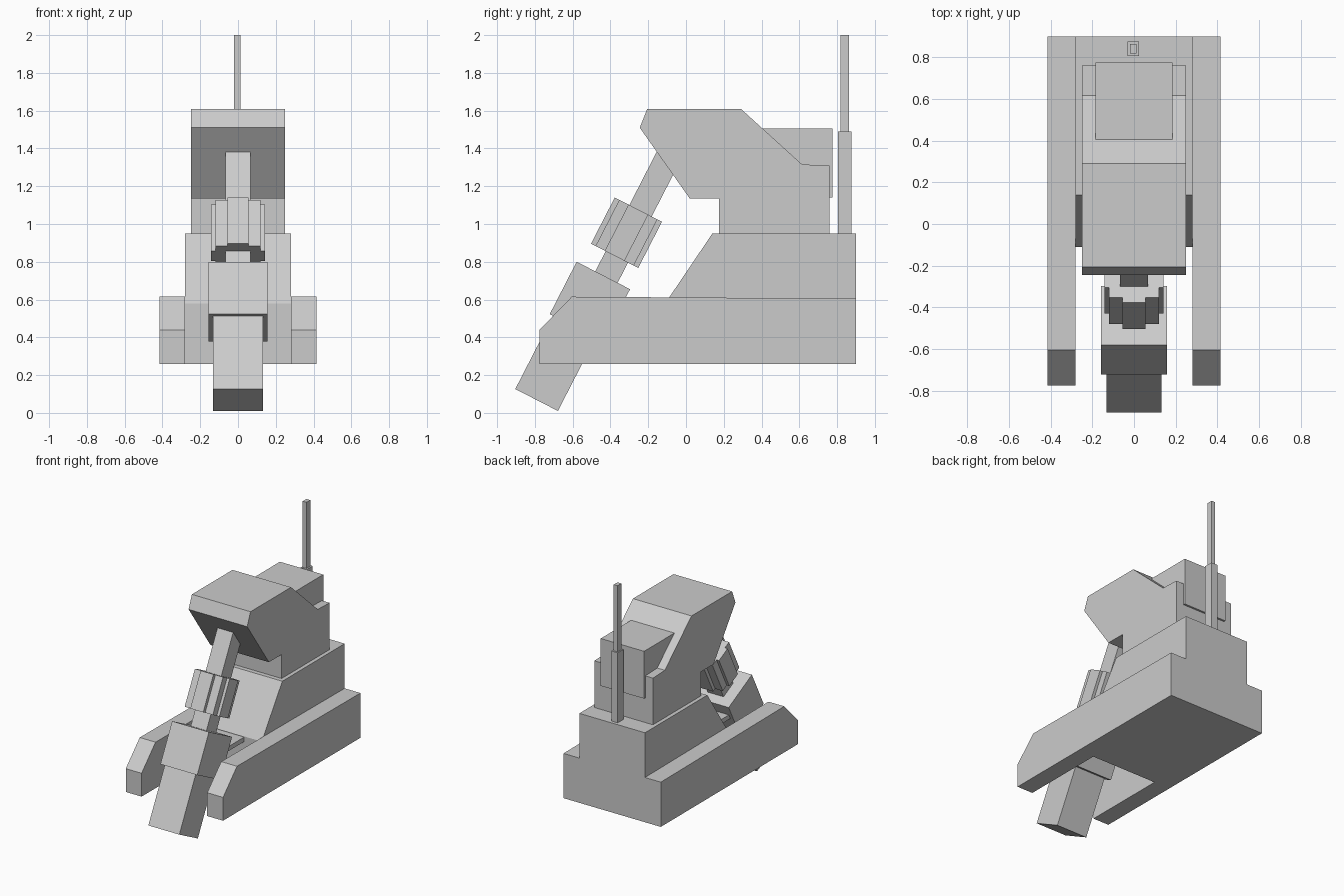
import bpy, bmesh

if "Cube" in bpy.data.objects:
    bpy.data.objects.remove(bpy.data.objects["Cube"])


def prism(name, profile, x0, x1):
    """Extrude a side profile of (y, z) points from x0 to x1."""
    bm = bmesh.new()
    face = bm.faces.new([bm.verts.new((x0, y, z)) for y, z in profile])
    ext = bmesh.ops.extrude_face_region(bm, geom=[face])["geom"]
    for v in ext:
        if isinstance(v, bmesh.types.BMVert):
            v.co.x = x1
    bmesh.ops.recalc_face_normals(bm, faces=bm.faces)
    me = bpy.data.meshes.new(name)
    bm.to_mesh(me)
    bm.free()
    ob = bpy.data.objects.new(name, me)
    bpy.context.collection.objects.link(ob)
    return ob


def box(name, x0, x1, y0, y1, z0, z1):
    return prism(name, [(y0, z0), (y1, z0), (y1, z1), (y0, z1)], x0, x1)


C, S = 0.889, 0.457  # tilt of the hammer arm


def arm_box(name, half_x, p0, p1, s0, s1):
    """Box in the tilted arm frame: p is across the arm, s is along it."""
    pts = [(p0, s0), (p1, s0), (p1, s1), (p0, s1)]
    return prism(name, [(C * p + S * s, C * s - S * p) for p, s in pts], -half_x, half_x)


# Side rails
rail = [(-0.775, 0.26), (0.9, 0.26), (0.9, 0.605), (-0.605, 0.615), (-0.775, 0.44)]
prism("rail_right", rail, 0.28, 0.415)
prism("rail_left", rail, -0.415, -0.28)

# Central body with sloping front
prism("body", [(-0.11, 0.26), (0.9, 0.26), (0.9, 0.95), (0.14, 0.95), (-0.11, 0.58)], -0.28, 0.28)

# Overhanging head
prism("head", [(-0.205, 1.61), (0.29, 1.61), (0.615, 1.315), (0.76, 1.31), (0.76, 0.95),
               (0.175, 0.95), (0.175, 1.135), (0.02, 1.135), (-0.245, 1.51)], -0.25, 0.25)
box("rear_housing", -0.185, 0.185, 0.38, 0.775, 1.14, 1.505)

# Exhaust mast
box("mast_base", -0.03, 0.025, 0.805, 0.875, 0.95, 1.49)
box("mast_tip", -0.02, 0.013, 0.817, 0.862, 1.49, 2.0)

# Tilted arm: foot, sleeve, rod and stepped collar
arm_box("foot", 0.132, -0.862, -0.608, -0.301, 0.2)
arm_box("sleeve", 0.157, -0.881, -0.563, 0.135, 0.447)
arm_box("rod", 0.067, -0.770, -0.637, 0.4, 1.25)
for i, (hx, p0, p1) in enumerate([(0.055, -0.857, -0.576), (0.12, -0.83, -0.603),
                                  (0.142, -0.775, -0.658)]):
    arm_box(f"collar_{i + 1}", hx, p0, p1, 0.567, 0.842)

# Bracket holding the sleeve to the body
box("bracket", -0.13, 0.13, -0.38, -0.08, 0.54, 0.575)
